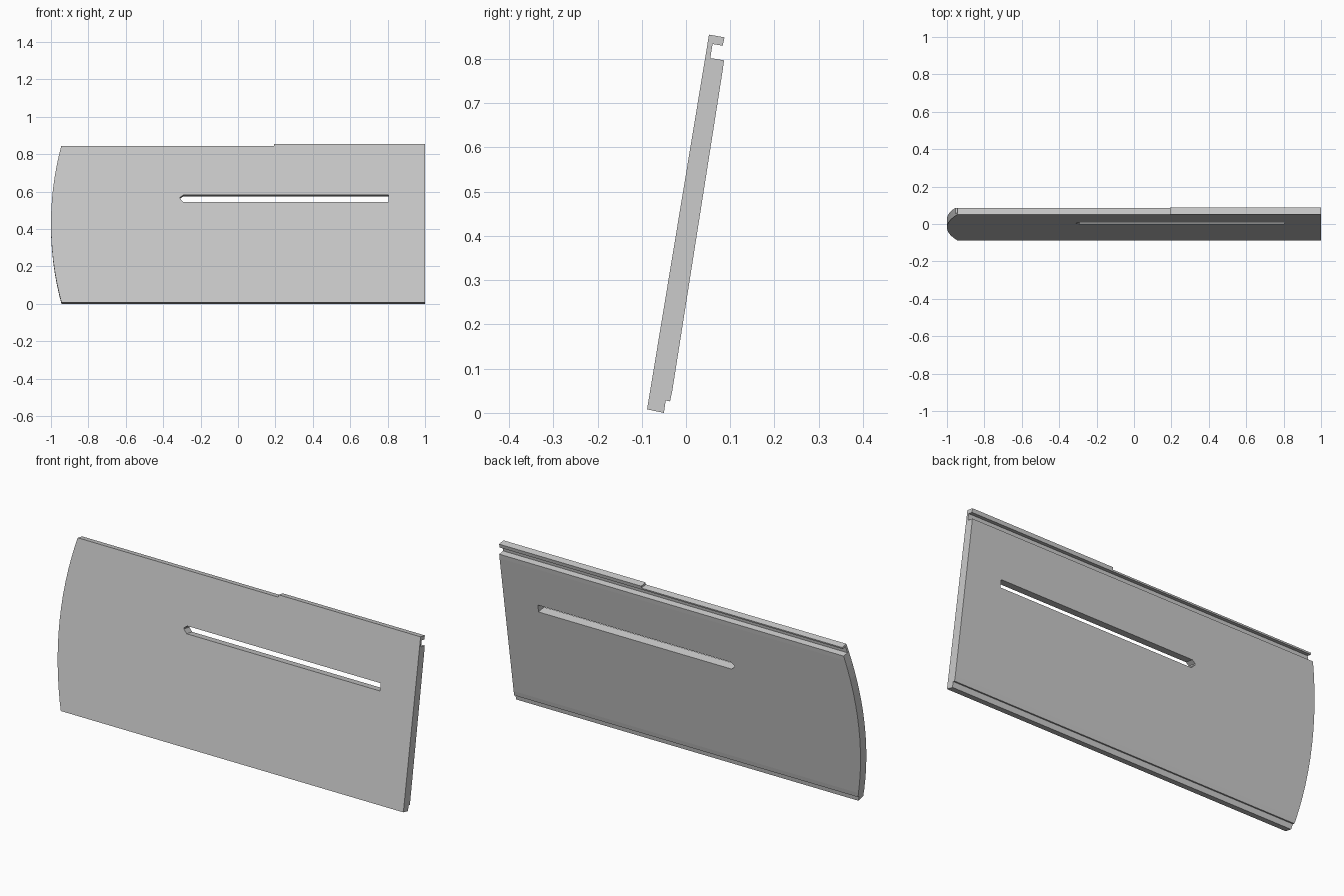
import bpy, bmesh, math
from mathutils import Matrix, Vector

cube = bpy.data.objects.get("Cube")
if cube:
    bpy.data.objects.remove(cube, do_unlink=True)

grey = bpy.data.materials.new("plain_grey")
grey.use_nodes = True
grey.diffuse_color = (0.6, 0.6, 0.6, 1)
grey.node_tree.nodes["Principled BSDF"].inputs["Base Color"].default_value = (0.6, 0.6, 0.6, 1)


def prism(name, points, depth):
    """Extrude a closed outline along a depth vector."""
    bm = bmesh.new()
    face = bm.faces.new([bm.verts.new(p) for p in points])
    out = bmesh.ops.extrude_face_region(bm, geom=[face])
    moved = [v for v in out["geom"] if isinstance(v, bmesh.types.BMVert)]
    bmesh.ops.translate(bm, verts=moved, vec=Vector(depth))
    bmesh.ops.recalc_face_normals(bm, faces=bm.faces)
    mesh = bpy.data.meshes.new(name)
    bm.to_mesh(mesh)
    bm.free()
    mesh.materials.append(grey)
    obj = bpy.data.objects.new(name, mesh)
    bpy.context.collection.objects.link(obj)
    return obj


# Leaning panel: cross-section with a hooked top groove and a stepped bottom edge
section = [(-0.088, 0.008), (-0.05, 0), (-0.046, 0.028), (-0.036, 0.026),
           (-0.031, 0.05), (0.083, 0.775), (0.086, 0.797), (0.055, 0.802),
           (0.06, 0.834), (0.083, 0.83), (0.087, 0.849), (0.052, 0.855)]
panel = prism("slotted_panel", [(-1, y, z) for y, z in section], (2, 0, 0))

# Cutters lie in the plane of the front face
lean = Matrix.Translation((0, -0.088, 0.008)) @ Matrix.Rotation(math.radians(-9.4), 4, "X")


def cut(name, outline, operation):
    cutter = prism(name, [(x, -0.2, w) for x, w in outline], (0, 0.5, 0))
    cutter.matrix_world = lean
    cutter.hide_render = True
    mod = panel.modifiers.new(name, "BOOLEAN")
    mod.operation = operation
    mod.solver = "EXACT"
    mod.object = cutter
    bpy.context.view_layer.objects.active = panel
    bpy.ops.object.modifier_apply(modifier=name)
    bpy.data.objects.remove(cutter, do_unlink=True)


# Bowed end
radius, middle, steps = 1.65, 0.425, 16
arc = []
for i in range(steps + 1):
    a = math.radians(-18 + 36 * i / steps)
    arc.append((radius - 1 - radius * math.cos(a), middle + radius * math.sin(a)))
cut("bowed_end", arc + [(1.2, arc[-1][1]), (1.2, arc[0][1])], "INTERSECT")

# Long slot with one pointed end
cut("slot", [(-0.31, 0.563), (-0.292, 0.544), (0.805, 0.544),
             (0.805, 0.582), (-0.292, 0.582), (-0.31, 0.569)], "DIFFERENCE")

# Lowered stretch of the top lip
cut("lip_step", [(-1.2, 0.847), (0.193, 0.847), (0.193, 1), (-1.2, 1)], "DIFFERENCE")
